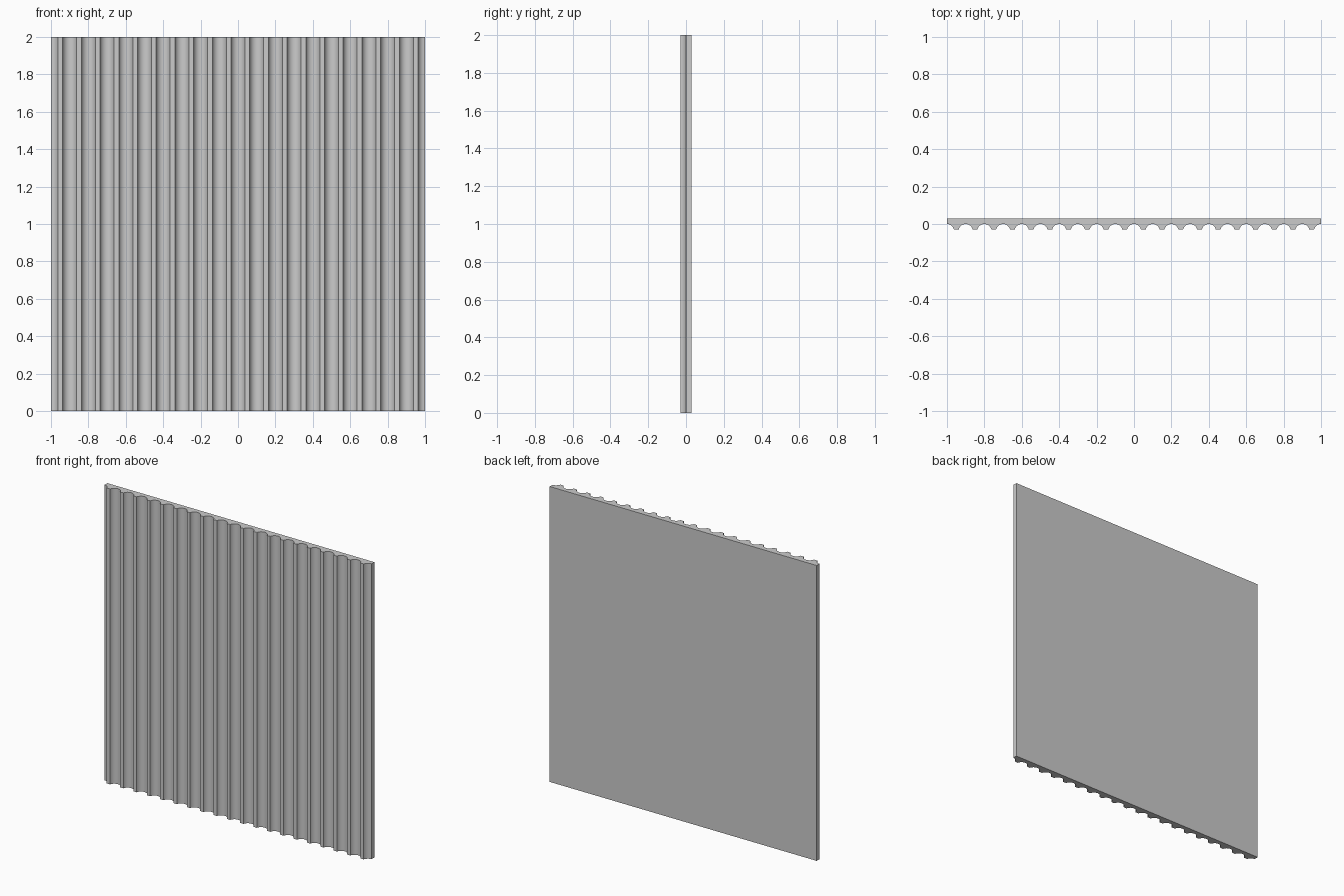
import bpy, bmesh, math

if "Cube" in bpy.data.objects:
    bpy.data.objects.remove(bpy.data.objects["Cube"])

WIDTH, HEIGHT, DEPTH = 2.0, 2.0, 0.06
FLUTES, PITCH = 20, 0.1
HALF, SAG = 0.0375, 0.03          # flute half width and depth
R = (HALF**2 + SAG**2) / (2 * SAG)
A = math.asin(HALF / R)
STEPS = 12

# front outline: concave arcs separated by narrow flat fillets
outline = []
for i in range(FLUTES + 1):
    cx = -WIDTH / 2 + i * PITCH
    first = STEPS // 2 if i == 0 else 0
    last = STEPS // 2 if i == FLUTES else STEPS
    for k in range(first, last + 1):
        a = -A + 2 * A * k / STEPS
        outline.append((cx + R * math.sin(a), -R + R * math.cos(a)))

# flat back closes the profile
outline += [(WIDTH / 2, DEPTH / 2), (-WIDTH / 2, DEPTH / 2)]

# extrude the profile upwards
bm = bmesh.new()
face = bm.faces.new([bm.verts.new((x, y, 0)) for x, y in outline])
ext = bmesh.ops.extrude_face_region(bm, geom=[face], use_keep_orig=True)
verts = [g for g in ext["geom"] if isinstance(g, bmesh.types.BMVert)]
bmesh.ops.translate(bm, verts=verts, vec=(0, 0, HEIGHT))
bmesh.ops.recalc_face_normals(bm, faces=bm.faces[:])

mesh = bpy.data.meshes.new("fluted_panel")
bm.to_mesh(mesh)
bm.free()
panel = bpy.data.objects.new("fluted_panel", mesh)
bpy.context.collection.objects.link(panel)
bpy.context.view_layer.objects.active = panel
panel.select_set(True)
bpy.ops.object.shade_smooth_by_angle(angle=math.radians(30))
